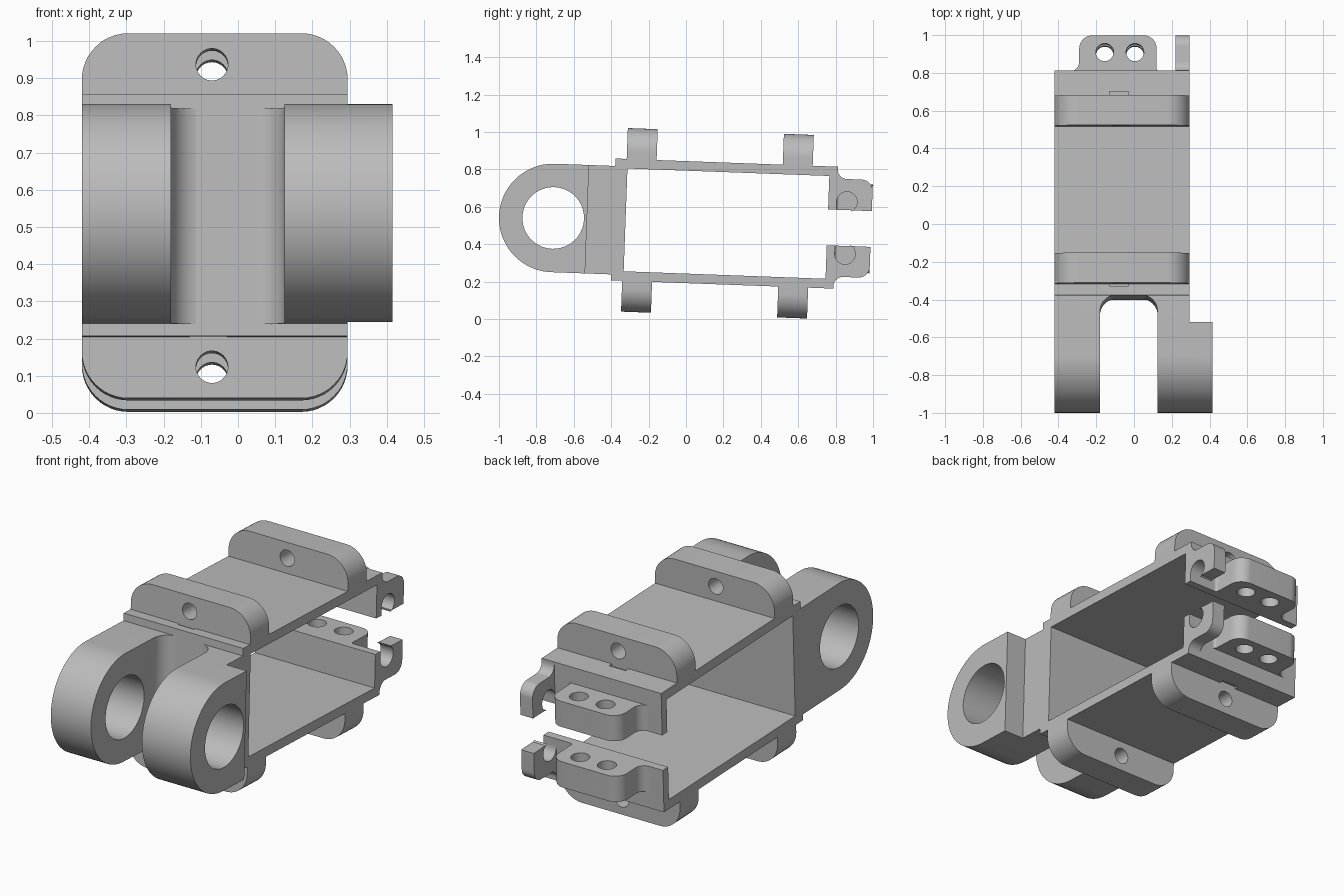
import bpy, bmesh, math
from mathutils import Matrix, Vector

cube = bpy.data.objects.get("Cube")
if cube:
    bpy.data.objects.remove(cube)

grey = bpy.data.materials.new("cast_grey")
grey.use_nodes = True
grey.diffuse_color = (0.5, 0.5, 0.5, 1)
grey.node_tree.nodes["Principled BSDF"].inputs["Base Color"].default_value = (0.5, 0.5, 0.5, 1)

MID = 0.518                      # height of the mirror plane
LEFT, RIGHT = 0.295, -0.42       # body sides
PIVOT = Vector((0, 0, 0.5))
TILT = Matrix.Translation(PIVOT) @ Matrix.Rotation(-0.037, 4, 'X') @ Matrix.Translation(-PIVOT)
AXES = {'X': lambda p, q, d: (d, p, q),
        'Y': lambda p, q, d: (p, d, q),
        'Z': lambda p, q, d: (p, q, d)}


def arc(cx, cy, r, start, end, n=12):
    """Points on an arc, angles in degrees."""
    angles = [math.radians(start + (end - start) * i / n) for i in range(n + 1)]
    return [(cx + r * math.cos(a), cy + r * math.sin(a)) for a in angles]


def circle(cx, cy, r):
    return arc(cx, cy, r, 0, 360, 40)[:-1]


def rect(a0, a1, b0, b1):
    return [(a0, b0), (a1, b0), (a1, b1), (a0, b1)]


def extrude(name, axis, profile, start, end, flip=False):
    """Solid from a closed profile swept along an axis, optionally mirrored in height."""
    bm = bmesh.new()
    rings = [[bm.verts.new(AXES[axis](p, q, d)) for p, q in profile] for d in (start, end)]
    bm.faces.new(rings[0])
    bm.faces.new(rings[1])
    n = len(profile)
    for i in range(n):
        j = (i + 1) % n
        bm.faces.new((rings[0][i], rings[0][j], rings[1][j], rings[1][i]))
    if flip:
        for v in bm.verts:
            v.co.z = 2 * MID - v.co.z
    bmesh.ops.recalc_face_normals(bm, faces=bm.faces)
    mesh = bpy.data.meshes.new(name)
    bm.to_mesh(mesh)
    bm.free()
    mesh.materials.append(grey)
    obj = bpy.data.objects.new(name, mesh)
    bpy.context.collection.objects.link(obj)
    return obj


def cut(obj, cutters):
    """Subtract the cutters, then remove them."""
    for c in cutters:
        mod = obj.modifiers.new("cut", 'BOOLEAN')
        mod.operation, mod.solver, mod.object = 'DIFFERENCE', 'EXACT', c
    bpy.context.view_layer.update()
    graph = bpy.context.evaluated_depsgraph_get()
    mesh = bpy.data.meshes.new_from_object(obj.evaluated_get(graph))
    obj.modifiers.clear()
    obj.data = mesh
    for c in cutters:
        bpy.data.objects.remove(c)


parts = []

# Open channel body with two short lips at the back
upper = [(-0.39, MID), (-0.39, 0.844), (0.80, 0.844), (0.80, 0.614),
         (0.756, 0.614), (0.756, 0.793), (-0.324, 0.793)]
lower = [(y, 2 * MID - z) for y, z in reversed(upper[1:])]
body = extrude("channel_body", 'X', upper + lower, RIGHT, LEFT)
grooves = [extrude("groove_cutter", 'Z', rect(-0.13, -0.03, y, y + 0.024), 0.832, 0.9, f)
           for y in (-0.342, 0.665) for f in (False, True)]
cut(body, grooves)
parts.append(body)

# Fork with rounded arms, wider on the left
eye = (-0.711, 0.514)
fork_profile = arc(*eye, 0.29, 90, 270, 40) + [(-0.33, 0.224), (-0.33, 0.804)]
fork = extrude("fork", 'X', fork_profile, RIGHT, 0.415)
slot = [(-0.18, -1.2), (0.125, -1.2)] + arc(0.04, -0.473, 0.085, 0, 90) \
    + arc(-0.095, -0.473, 0.085, 90, 180)
cut(fork, [extrude("eye_cutter", 'X', circle(*eye, 0.165), -1, 1),
           extrude("slot_cutter", 'Z', slot, 0, 1.2),
           extrude("side_cutter", 'Z', rect(LEFT, 0.6, -0.53, 0), 0, 1.2)])
parts.append(fork)

for side, flip in (("top", False), ("bottom", True)):
    # Rounded mounting flanges
    flange_profile = [(RIGHT, 0.82), (LEFT, 0.82)] + arc(LEFT - 0.125, 0.884, 0.125, 0, 90) \
        + arc(RIGHT + 0.125, 0.884, 0.125, 90, 180)
    for end, y in (("front", -0.33), ("back", 0.505)):
        flange = extrude(f"{side}_{end}_flange", 'Y', flange_profile, y, y + 0.16, flip)
        cut(flange, [extrude("bolt_cutter", 'Y', circle(-0.07, 0.925, 0.043),
                             y - 0.1, y + 0.3, flip)])
        parts.append(flange)

    # Flat lug with two holes
    lug_profile = [(-0.34, 0.78)] + arc(-0.34, 0.85, 0.05, -90, 0) \
        + arc(-0.22, 0.92, 0.07, 180, 90) + arc(0.05, 0.92, 0.07, 90, 0) \
        + arc(0.135, 0.815, 0.015, 180, 270, 6) + [(0.135, 0.78)]
    lug = extrude(f"{side}_lug", 'Z', lug_profile, 0.614, 0.755, flip)
    cut(lug, [extrude("hole_cutter", 'Z', circle(x, 0.90, 0.047), 0.5, 0.9, flip)
              for x in (-0.155, 0.005)])
    parts.append(lug)

    # Open hook beside the lug
    hook_profile = [(0.77, 0.614), (0.77, 0.83)] + arc(0.85, 0.83, 0.05, 180, 270) \
        + arc(0.93, 0.72, 0.06, 90, 0) + [(0.99, 0.614), (0.88, 0.614)] \
        + arc(0.855, 0.657, 0.055, -63, 180, 24) + [(0.80, 0.614)]
    parts.append(extrude(f"{side}_hook", 'X', hook_profile, 0.22, LEFT, flip))

# Tilt everything slightly and smooth the curved faces
bpy.ops.object.select_all(action='DESELECT')
for part in parts:
    part.data.transform(TILT)
    part.select_set(True)
bpy.context.view_layer.objects.active = parts[0]
bpy.ops.object.shade_smooth_by_angle(angle=math.radians(30))
